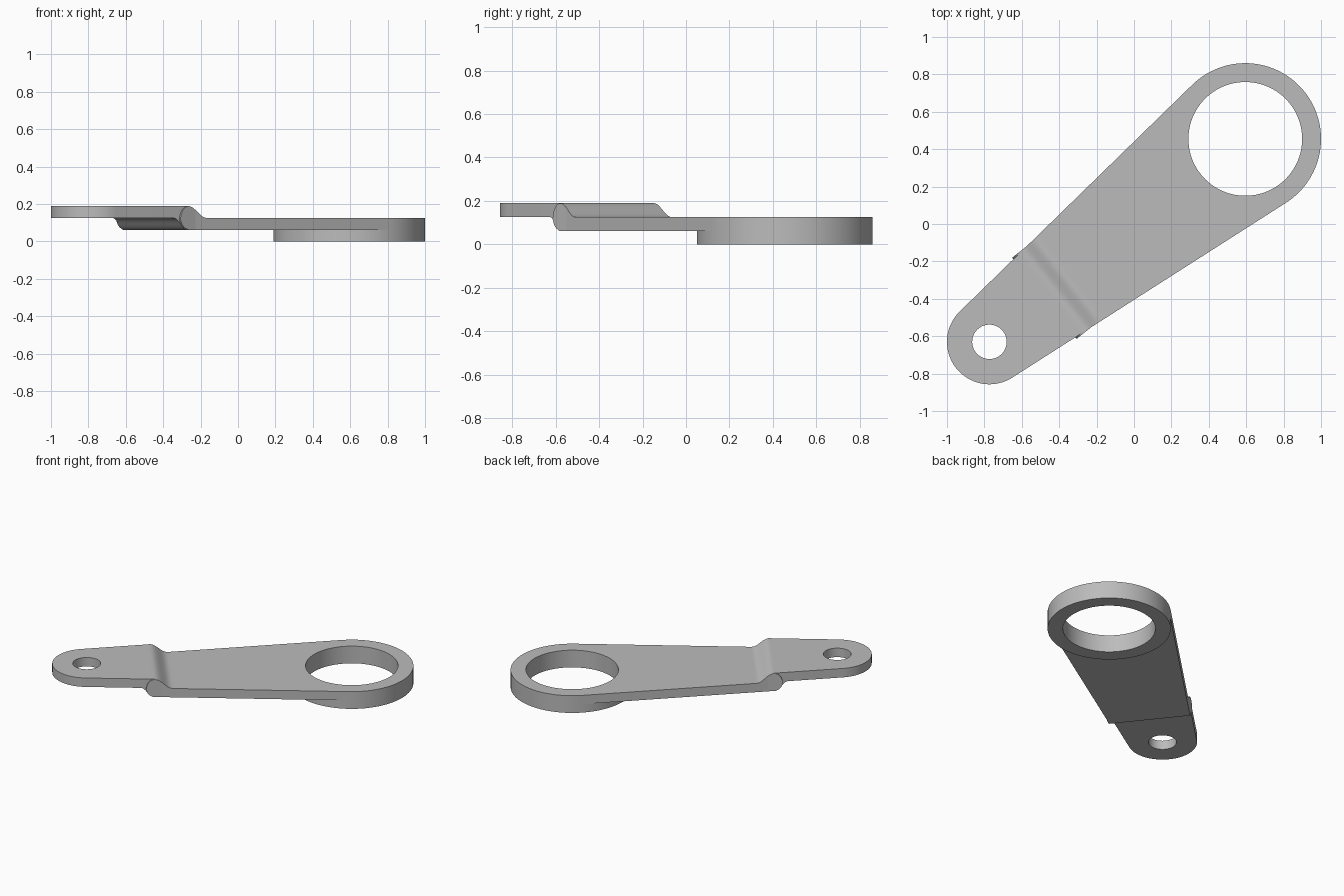
import bpy, bmesh, math
from mathutils import Matrix, Vector

if "Cube" in bpy.data.objects:
    bpy.data.objects.remove(bpy.data.objects["Cube"])

# Key dimensions: the arm runs along u from the small eye to the large ring
SMALL, LARGE = Vector((-0.773, -0.63, 0)), Vector((0.595, 0.455, 0))
R_SMALL, R_LARGE = 0.227, 0.405
HOLE_SMALL, HOLE_LARGE = 0.092, 0.304
LOW, MID, HIGH = 0.061, 0.125, 0.19
CAP_WIDTH = 0.277
axis = LARGE - SMALL
SPAN = axis.length
TAPER = math.asin((R_LARGE - R_SMALL) / SPAN)
PLACE = Matrix.Translation(SMALL) @ Matrix.Rotation(math.atan2(axis.y, axis.x), 4, 'Z')

steel = bpy.data.materials.new("grey_metal")
steel.use_nodes = True
grey = (0.5, 0.5, 0.5, 1)
steel.diffuse_color = grey
steel.node_tree.nodes["Principled BSDF"].inputs["Base Color"].default_value = grey


def drop(u, start, end, high, low):
    """Smooth S-shaped step between two heights."""
    t = min(max((u - start) / (end - start), 0), 1)
    return high + (low - high) * t ** 3 * (10 - 15 * t + 6 * t * t)


def top(u):
    return drop(u, 0.42, 0.56, HIGH, MID)


def bottom(u):
    return drop(u, 0.335, 0.43, MID, LOW)


def finish(name, bm):
    bmesh.ops.recalc_face_normals(bm, faces=bm.faces)
    bm.transform(PLACE)
    mesh = bpy.data.meshes.new(name)
    bm.to_mesh(mesh)
    bm.free()
    mesh.materials.append(steel)
    obj = bpy.data.objects.new(name, mesh)
    bpy.context.collection.objects.link(obj)
    return obj


def loft(name, sections):
    """Skin a list of equal-sized point loops and close both ends."""
    bm = bmesh.new()
    rings = [[bm.verts.new(p) for p in s] for s in sections]
    n = len(rings[0])
    for a, b in zip(rings, rings[1:]):
        for i in range(n):
            j = (i + 1) % n
            bm.faces.new((a[i], a[j], b[j], b[i]))
    bm.faces.new(rings[0])
    bm.faces.new(rings[-1])
    return finish(name, bm)


def cylinder(name, u, radius, z0, z1):
    bm = bmesh.new()
    bmesh.ops.create_cone(bm, cap_ends=True, segments=96, radius1=radius,
                          radius2=radius, depth=z1 - z0,
                          matrix=Matrix.Translation((u, 0, (z0 + z1) / 2)))
    return finish(name, bm)


def cut(obj, u, radius):
    cutter = cylinder("cutter", u, radius, -0.5, 0.5)
    cutter.hide_render = True
    mod = obj.modifiers.new("hole", 'BOOLEAN')
    mod.operation, mod.solver, mod.object = 'DIFFERENCE', 'EXACT', cutter
    bpy.context.view_layer.objects.active = obj
    bpy.ops.object.modifier_apply(modifier=mod.name)
    bpy.data.objects.remove(cutter)


# Arm plate: round small end, tapering sides, S-shaped step in height
stations = []
last = math.pi / 2 - TAPER
for i in range(25):
    angle = 0.01 + (last - 0.01) * i / 24
    stations.append((-R_SMALL * math.cos(angle), R_SMALL * math.sin(angle)))
us = [0.33 + 0.24 * i / 40 for i in range(41)]
us.append(SPAN - R_LARGE * math.sin(TAPER))
for u in us:
    stations.append((u, R_SMALL / math.cos(TAPER) + u * math.tan(TAPER)))
arm = loft("arm_plate", [[(u, -w, bottom(u)), (u, w, bottom(u)),
                          (u, w, top(u)), (u, -w, top(u))] for u, w in stations])
cut(arm, 0, HOLE_SMALL)
cut(arm, SPAN, R_LARGE - 0.004)

# Thick bearing ring at the large end
ring = cylinder("bearing_ring", SPAN, R_LARGE, 0, MID)
cut(ring, SPAN, HOLE_LARGE)

# Rounded ends of the bend, standing slightly proud of the tapered sides
inset = 0.0008
profile = [(0.43 - 0.055 * math.cos(a), 0.115 + 0.074 * math.sin(a))
           for a in [math.pi / 2 * i / 12 for i in range(13)]]
profile += [(0.43 + 0.13 * i / 16, top(0.43 + 0.13 * i / 16) - inset)
            for i in range(1, 17)]
profile += [(0.56, LOW + inset), (0.43, LOW + inset), (0.40, bottom(0.40) + inset),
            (0.385, bottom(0.385) + inset)]
caps = [loft(side + "_bend_end", [[(u, s * v, z) for u, z in profile]
                                  for v in (0.2, CAP_WIDTH)])
        for side, s in (("left", -1), ("right", 1))]

# Smooth curved walls, crisp rims
bpy.ops.object.select_all(action='DESELECT')
for obj in [arm, ring] + caps:
    obj.select_set(True)
bpy.context.view_layer.objects.active = arm
bpy.ops.object.shade_smooth_by_angle(angle=math.radians(30))
